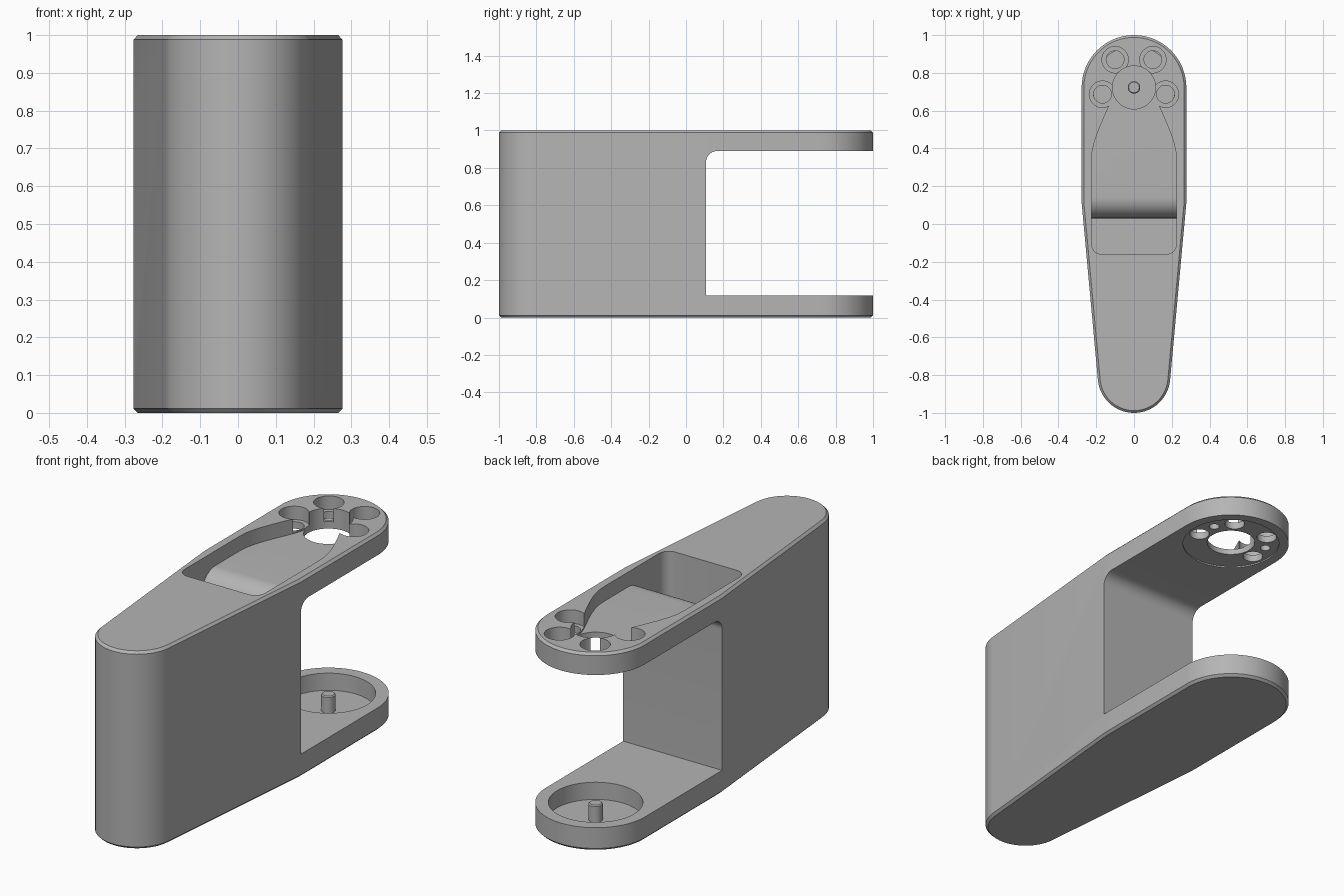
import bpy, bmesh, math
from mathutils import Matrix

if "Cube" in bpy.data.objects:
    bpy.data.objects.remove(bpy.data.objects["Cube"])

grey = bpy.data.materials.new("light grey")
grey.use_nodes = True
grey.diffuse_color = (0.46, 0.46, 0.46, 1)
grey.node_tree.nodes["Principled BSDF"].inputs["Base Color"].default_value = grey.diffuse_color

PIVOT = 0.723   # y of the joint axis
R = 0.277       # radius of the rounded arm end


def arc(cx, cy, r, a0, a1, n):
    return [(cx + r * math.cos(math.radians(a0 + (a1 - a0) * i / n)),
             cy + r * math.sin(math.radians(a0 + (a1 - a0) * i / n))) for i in range(n + 1)]


def prism(name, pts, lo, hi, sideways=False, chamfer=0):
    """Extrude an xy outline along z, or a yz outline along x."""
    bm = bmesh.new()
    face = bm.faces.new([bm.verts.new((x, y, lo)) for x, y in pts])
    new = bmesh.ops.extrude_face_region(bm, geom=[face])["geom"]
    bmesh.ops.translate(bm, vec=(0, 0, hi - lo), verts=[v for v in new if isinstance(v, bmesh.types.BMVert)])
    if chamfer:
        rims = [e for e in bm.edges if abs(e.verts[0].co.z - e.verts[1].co.z) < 1e-5]
        bmesh.ops.bevel(bm, geom=rims, offset=chamfer, segments=1, affect='EDGES')
    if sideways:
        bm.transform(Matrix(((0, 0, 1, 0), (1, 0, 0, 0), (0, 1, 0, 0), (0, 0, 0, 1))))
    bmesh.ops.recalc_face_normals(bm, faces=bm.faces[:])
    mesh = bpy.data.meshes.new(name)
    bm.to_mesh(mesh)
    bm.free()
    mesh.materials.append(grey)
    ob = bpy.data.objects.new(name, mesh)
    bpy.context.collection.objects.link(ob)
    return ob


def disc(name, x, y, r, lo, hi, n=48, chamfer=0):
    return prism(name, arc(x, y, r, 0, 360, n)[:-1], lo, hi, chamfer=chamfer)


def activate(ob):
    bpy.ops.object.select_all(action='DESELECT')
    ob.select_set(True)
    bpy.context.view_layer.objects.active = ob


def cut(ob, cutter):
    activate(ob)
    mod = ob.modifiers.new("cut", 'BOOLEAN')
    mod.operation, mod.solver, mod.object = 'DIFFERENCE', 'EXACT', cutter
    bpy.ops.object.modifier_apply(modifier=mod.name)
    bpy.data.objects.remove(cutter)


# Main body: round at the joint, tapering to a narrower round front
outline = ([(R, 0.11)] + arc(0, PIVOT, R, 0, 180, 48) + [(-R, 0.11)]
           + arc(0, -0.808, 0.192, 185, 355, 40))
body = prism("bracket_body", outline, 0, 1, chamfer=0.012)

# Gap between the two arms, with a fillet under the upper arm
gap = [(0.107, 0.117), (1.2, 0.117), (1.2, 0.89)] + arc(0.167, 0.83, 0.06, 90, 180, 10)
cut(body, prism("gap_cutter", gap, -0.5, 0.5, sideways=True))

# Pocket in the top: deep at the front, shallow over the upper arm
side = [(0.225, 0.33), (0.222, 0.38), (0.211, 0.43), (0.194, 0.48),
        (0.172, 0.535), (0.15, 0.585), (0.128, 0.635), (0.114, 0.68), (0.108, PIVOT)]
plan = (arc(-0.17, -0.105, 0.055, 180, 270, 8) + arc(0.17, -0.105, 0.055, 270, 360, 8)
        + side + [(-x, y) for x, y in reversed(side)])
pocket = prism("pocket_cutter", plan, 0.15, 1.1)
shelf = [(0.03, 0), (1.2, 0), (1.2, 0.925)] + arc(0.14, 0.815, 0.11, 90, 180, 14)
cut(pocket, prism("shelf_cutter", shelf, -0.5, 0.5, sideways=True))
cut(body, pocket)

# Joint seat in the upper arm: centre hole and a shallow recess below
cut(body, disc("centre_hole_cutter", 0, PIVOT, 0.114, 0.8, 1.1))
cut(body, disc("upper_recess_cutter", 0, PIVOT, 0.23, 0.8, 0.897, 64))

# Counterbored bolt holes and blind dowel holes
for s in (-1, 1):
    for x, y in ((0.1, 0.87), (0.167, 0.687)):
        cut(body, disc("counterbore_cutter", s * x, y, 0.07, 0.932, 1.1, 40))
        cut(body, disc("bolt_hole_cutter", s * x, y, 0.047, 0.8, 1.05, 32))
    cut(body, disc("dowel_hole_cutter", s * 0.16, 0.788, 0.024, 0.8, 0.96, 24))

# Bearing recess in the lower arm
cut(body, disc("lower_recess_cutter", 0, PIVOT, 0.217, 0.03, 0.3, 64))

# Pivot pin standing in the lower recess
pin = disc("pivot_pin", 0, PIVOT, 0.033, 0.025, 0.115, 32, chamfer=0.005)

for ob in (body, pin):
    activate(ob)
    bpy.ops.object.shade_smooth_by_angle(angle=math.radians(30))
